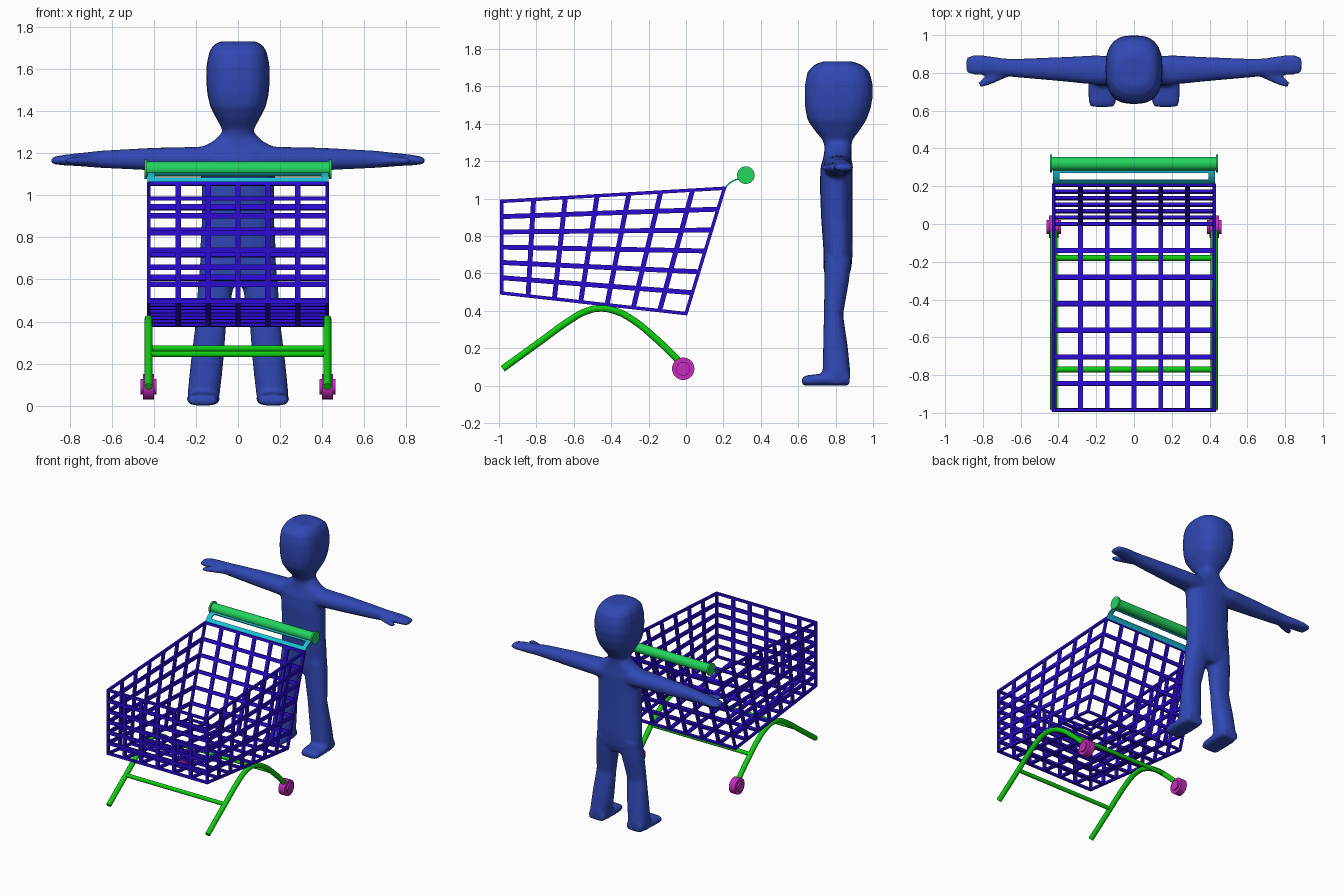
import bpy, bmesh, math
from mathutils import Vector, Matrix

cube = bpy.data.objects.get("Cube")
if cube:
    bpy.data.objects.remove(cube)


def material(name, r, g, b):
    m = bpy.data.materials.new(name)
    m.use_nodes = True
    m.diffuse_color = (r, g, b, 1)
    m.node_tree.nodes["Principled BSDF"].inputs["Base Color"].default_value = (r, g, b, 1)
    return m


BODY = material("body blue", 0.03, 0.065, 0.46)
WIRE = material("basket indigo", 0.025, 0.003, 0.65)
LEG = material("frame green", 0.005, 0.62, 0.005)
GRIP = material("handle green", 0.016, 0.66, 0.11)
CYAN = material("bracket cyan", 0.01, 0.55, 0.68)
WHEEL = material("wheel magenta", 0.58, 0.025, 0.52)


def finish(bm, name, mat, smooth=False):
    bmesh.ops.recalc_face_normals(bm, faces=bm.faces)
    mesh = bpy.data.meshes.new(name)
    bm.to_mesh(mesh)
    bm.free()
    mesh.materials.append(mat)
    ob = bpy.data.objects.new(name, mesh)
    bpy.context.collection.objects.link(ob)
    if smooth:
        bpy.ops.object.select_all(action='DESELECT')
        ob.select_set(True)
        bpy.context.view_layer.objects.active = ob
        bpy.ops.object.shade_smooth_by_angle(angle=math.radians(40))
    return ob


def beam(bm, a, b, normal, width, depth=0.016):
    """Flat bar from a to b, lying in the plane with the given normal."""
    along = b - a
    side = normal.cross(along).normalized()
    rot = Matrix((along.normalized(), side, normal)).transposed().to_4x4()
    size = Matrix.Diagonal((along.length + 0.012, width, depth, 1))
    bmesh.ops.create_cube(bm, size=1, matrix=Matrix.Translation((a + b) / 2) @ rot @ size)


def lattice(bm, corners, cols, rows):
    """Grid of bars over a quad; corners run around the quad."""
    a, b, c, d = (Vector(p) for p in corners)
    normal = (b - a).cross(d - a).normalized()
    for p, q, r, s, count in ((a, b, d, c, cols), (a, d, b, c, rows)):
        for i in range(count + 1):
            width = 0.018 if i in (0, count) else 0.026
            beam(bm, p.lerp(q, i / count), r.lerp(s, i / count), normal, width)


def rod(bm, centre, radius, length, sides=24):
    """Cylinder along x."""
    bmesh.ops.create_cone(bm, cap_ends=True, segments=sides, radius1=radius, radius2=radius,
                          depth=length, matrix=Matrix.Translation(centre) @ Matrix.Rotation(math.pi / 2, 4, 'Y'))


def loft(bm, rings, sides=20, power=0.85):
    """Closed skin through rings given as (centre, half axis u, half axis v)."""
    loops = []
    for centre, u, v in rings:
        loop = []
        for i in range(sides):
            t = 2 * math.pi * i / sides
            c, s = math.cos(t), math.sin(t)
            c = math.copysign(abs(c) ** power, c)
            s = math.copysign(abs(s) ** power, s)
            loop.append(bm.verts.new(Vector(centre) + Vector(u) * c + Vector(v) * s))
        loops.append(loop)
    for lo, hi in zip(loops, loops[1:]):
        for i in range(sides):
            j = (i + 1) % sides
            bm.faces.new((lo[i], lo[j], hi[j], hi[i]))
    bm.faces.new(loops[0][::-1])
    bm.faces.new(loops[-1])


# Basket: two sides, front, back and floor, open on top
HALF = 0.425
profile = [(-0.985, 0.495), (0.0, 0.385), (0.205, 1.055), (-0.985, 0.985)]
left = [(HALF, y, z) for y, z in profile]
right = [(-HALF, y, z) for y, z in profile]
bm = bmesh.new()
lattice(bm, left, 7, 6)
lattice(bm, right, 7, 6)
lattice(bm, (right[0], left[0], left[3], right[3]), 6, 6)
lattice(bm, (right[1], left[1], left[2], right[2]), 6, 6)
lattice(bm, (right[0], left[0], left[1], right[1]), 6, 7)
finish(bm, "basket", WIRE)

# Arched leg tubes
arch = [(-0.98, 0.09), (-0.78, 0.235), (-0.62, 0.35), (-0.54, 0.395), (-0.46, 0.413),
        (-0.38, 0.4), (-0.29, 0.355), (-0.16, 0.25), (-0.02, 0.115)]
for name, sign in (("left", 1), ("right", -1)):
    curve = bpy.data.curves.new(name + "_leg_tube", 'CURVE')
    curve.dimensions = '3D'
    curve.bevel_depth = 0.019
    curve.bevel_resolution = 3
    curve.use_fill_caps = True
    spline = curve.splines.new('BEZIER')
    spline.bezier_points.add(len(arch) - 1)
    for point, (y, z) in zip(spline.bezier_points, arch):
        point.co = (sign * HALF, y, z)
        point.handle_left_type = point.handle_right_type = 'AUTO'
    curve.materials.append(LEG)
    bpy.context.collection.objects.link(bpy.data.objects.new(name + "_leg_tube", curve))

    # Wheel with a wider hub
    bm = bmesh.new()
    rod(bm, (sign * HALF, -0.015, 0.09), 0.06, 0.052, 28)
    rod(bm, (sign * HALF, -0.015, 0.09), 0.037, 0.076, 28)
    finish(bm, name + "_wheel", WHEEL, True)

# Cross bars between the legs
bm = bmesh.new()
for y, z in ((-0.77, 0.245), (-0.18, 0.272)):
    rod(bm, (0, y, z), 0.015, 2 * HALF, 12)
finish(bm, "cross_bars", LEG, True)

# Handle with end caps
bm = bmesh.new()
rod(bm, (0, 0.32, 1.125), 0.036, 0.87)
for sign in (-1, 1):
    rod(bm, (sign * 0.439, 0.32, 1.125), 0.047, 0.012)
finish(bm, "handle", GRIP, True)

# Curved bracket with a long slot
bm = bmesh.new()
bend = [(0.207, 1.055), (0.214, 1.068), (0.23, 1.085), (0.25, 1.098), (0.27, 1.106), (0.295, 1.111)]
columns = (-0.43, -0.395, 0.395, 0.43)
grid = [[bm.verts.new((x, y, z)) for x in columns] for y, z in bend]
for i in range(len(bend) - 1):
    for j in range(3):
        if j != 1 or i in (0, 1, 4):
            bm.faces.new((grid[i][j], grid[i][j + 1], grid[i + 1][j + 1], grid[i + 1][j]))
bracket = finish(bm, "handle_bracket", CYAN)
bracket.modifiers.new("thickness", 'SOLIDIFY').thickness = 0.008

# Standing figure: each row is height, x centre, half width, front y, back y
bm = bmesh.new()


def upright(rows, sign=1, power=0.85):
    loft(bm, [((sign * x, (f + b) / 2, z), (w, 0, 0), (0, (b - f) / 2, 0))
              for z, x, w, f, b in rows], power=power)


# Head and neck
upright([(1.20, 0, 0.10, 0.74, 0.88), (1.28, 0, 0.075, 0.74, 0.885), (1.315, 0, 0.075, 0.73, 0.89),
         (1.36, 0, 0.10, 0.69, 0.925), (1.42, 0, 0.132, 0.65, 0.965), (1.48, 0, 0.146, 0.637, 0.987),
         (1.55, 0, 0.152, 0.634, 1.0), (1.62, 0, 0.15, 0.637, 0.997), (1.68, 0, 0.138, 0.65, 0.98),
         (1.715, 0, 0.118, 0.685, 0.94), (1.733, 0, 0.085, 0.73, 0.89)], power=0.75)
# Torso
upright([(0.57, 0, 0.165, 0.745, 0.865), (0.63, 0, 0.182, 0.735, 0.885), (0.72, 0, 0.182, 0.735, 0.892),
         (0.90, 0, 0.172, 0.722, 0.89), (1.08, 0, 0.175, 0.715, 0.89), (1.17, 0, 0.19, 0.72, 0.89),
         (1.225, 0, 0.18, 0.735, 0.885), (1.26, 0, 0.115, 0.74, 0.885), (1.30, 0, 0.075, 0.745, 0.885)])
for sign in (-1, 1):
    # Leg and foot
    upright([(0.01, 0.165, 0.07, 0.735, 0.87), (0.06, 0.163, 0.077, 0.73, 0.88), (0.2, 0.148, 0.078, 0.733, 0.866),
             (0.38, 0.13, 0.074, 0.737, 0.84), (0.55, 0.108, 0.084, 0.74, 0.87),
             (0.68, 0.092, 0.088, 0.74, 0.885)], sign)
    loft(bm, [((sign * x, y, h / 2), (w, 0, 0), (0, 0, h / 2)) for x, y, w, h in
              ((0.168, 0.62, 0.062, 0.045), (0.168, 0.65, 0.074, 0.056),
               (0.165, 0.75, 0.078, 0.066), (0.163, 0.875, 0.066, 0.07))], power=0.7)
    # Arm and hand
    loft(bm, [((sign * x, y, z), (0, hy, 0), (0, 0, hz)) for x, y, z, hy, hz in
              ((0.08, 0.81, 1.17, 0.075, 0.07), (0.2, 0.815, 1.173, 0.078, 0.058),
               (0.4, 0.82, 1.173, 0.063, 0.054), (0.64, 0.826, 1.172, 0.048, 0.042),
               (0.70, 0.832, 1.171, 0.046, 0.037), (0.77, 0.84, 1.17, 0.05, 0.03),
               (0.83, 0.842, 1.168, 0.053, 0.025), (0.875, 0.842, 1.166, 0.048, 0.018),
               (0.89, 0.842, 1.166, 0.036, 0.012))])
    # Thumb
    loft(bm, [((sign * x, y, 1.165), (sign * r * 0.4, r, 0), (0, 0, r * 0.8)) for x, y, r in
              ((0.67, 0.815, 0.032), (0.74, 0.778, 0.027), (0.79, 0.752, 0.022), (0.82, 0.735, 0.013))])

figure = finish(bm, "standing_figure", BODY, True)
remesh = figure.modifiers.new("merge limbs", 'REMESH')
remesh.mode = 'VOXEL'
remesh.voxel_size = 0.011
remesh.use_smooth_shade = True
soften = figure.modifiers.new("soften", 'SMOOTH')
soften.factor = 0.5
soften.iterations = 5
